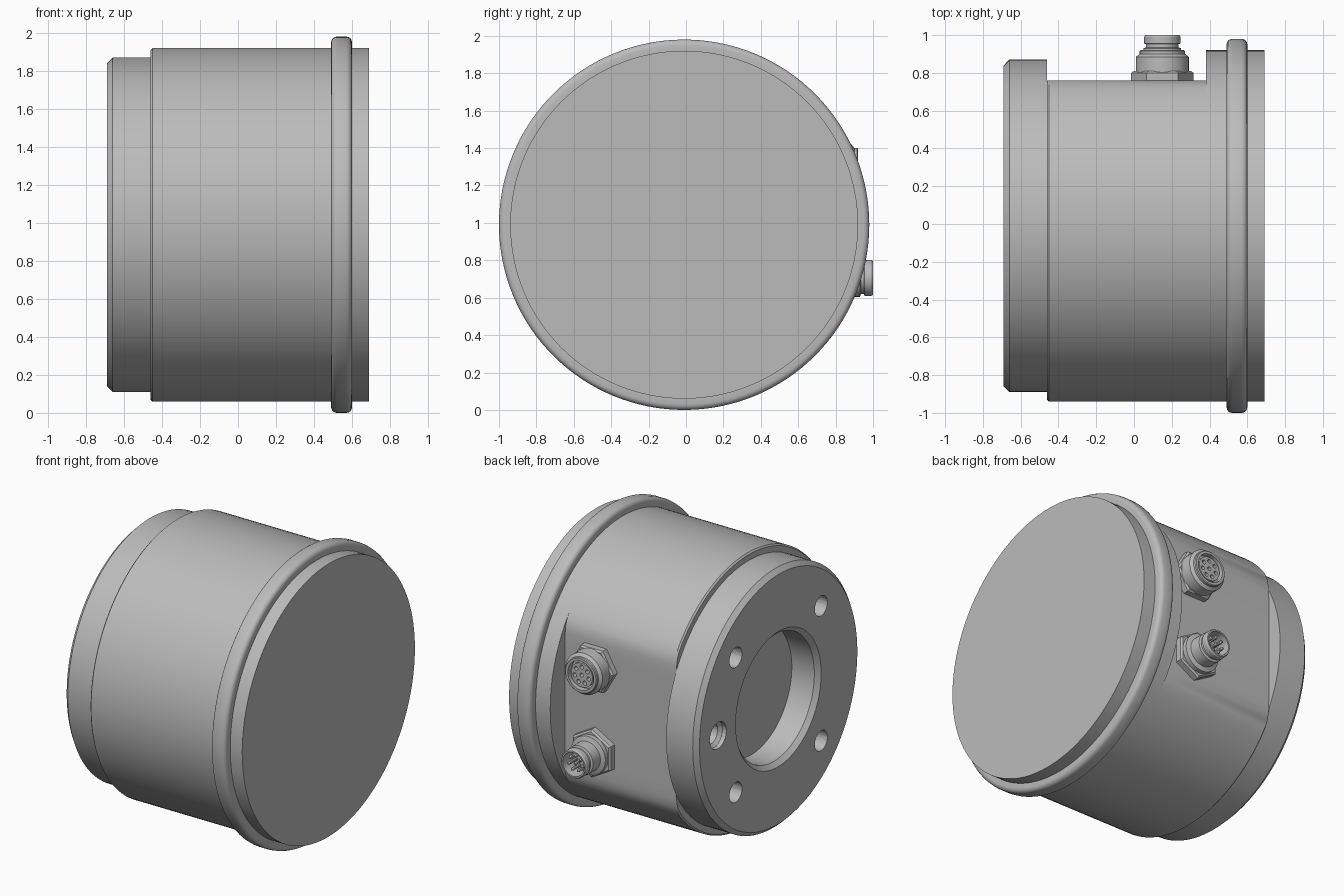
import bpy, bmesh
from math import sin, cos, pi, radians

if "Cube" in bpy.data.objects:
    bpy.data.objects.remove(bpy.data.objects["Cube"], do_unlink=True)

metal = bpy.data.materials.new("grey metal")
metal.use_nodes = True
GREY = (0.5, 0.5, 0.5, 1)
metal.diffuse_color = GREY
metal.node_tree.nodes["Principled BSDF"].inputs["Base Color"].default_value = GREY

CY, CZ = -0.01, 0.99      # housing axis
FLAT = 0.77               # distance of the connector flat from the axis


def add_lathe(bm, profile, centre, axis, segs, phase=0.0):
    """Spin (position, radius[, flattened]) points about the x or y axis."""
    rings = []
    for a, r, *flat in profile:
        ring = []
        for i in range(segs):
            t = 2 * pi * (i + phase) / segs
            rad = r
            if flat and cos(t) > 0.05:      # soft blend from circle to flat
                p = 60
                rad = (r ** -p + (FLAT / cos(t)) ** -p) ** (-1 / p)
            u, v = rad * cos(t), rad * sin(t)
            co = (a, u, v) if axis == "X" else (u, a, v)
            ring.append(bm.verts.new([c + o for c, o in zip(co, centre)]))
        rings.append(ring)
    faces = [bm.faces.new(rings[0]), bm.faces.new(rings[-1])]
    for r0, r1 in zip(rings, rings[1:]):
        for i in range(segs):
            j = (i + 1) % segs
            faces.append(bm.faces.new((r0[i], r0[j], r1[j], r1[i])))
    bmesh.ops.recalc_face_normals(bm, faces=faces)


def finish(name, bm):
    mesh = bpy.data.meshes.new(name)
    bm.to_mesh(mesh)
    bm.free()
    mesh.materials.append(metal)
    ob = bpy.data.objects.new(name, mesh)
    bpy.context.collection.objects.link(ob)
    return ob


def activate(ob):
    bpy.ops.object.select_all(action="DESELECT")
    ob.select_set(True)
    bpy.context.view_layer.objects.active = ob


def smooth(ob):
    activate(ob)
    bpy.ops.object.shade_smooth_by_angle(angle=radians(28))


def lathe(name, profile, centre, axis="Y", segs=40, phase=0.0):
    bm = bmesh.new()
    add_lathe(bm, profile, centre, axis, segs, phase)
    ob = finish(name, bm)
    smooth(ob)
    return ob


def cut(ob, cutter):
    cutter.hide_render = True
    mod = ob.modifiers.new("holes", "BOOLEAN")
    mod.operation, mod.solver, mod.object = "DIFFERENCE", "EXACT", cutter
    activate(ob)
    bpy.ops.object.modifier_apply(modifier=mod.name)
    bpy.data.objects.remove(cutter, do_unlink=True)
    smooth(ob)


# Housing: bore, mounting spigot, flattened drum, rounded rim, end disc
rim = [(0.545 + s * (0.055 - 0.03 * (1 - sin(t))), 0.96 + 0.03 * cos(t))
       for s, steps in ((-1, (4, 3, 2, 1, 0)), (1, (0, 1, 2, 3, 4)))
       for t in [k * pi / 8 for k in steps]]
profile = [(-0.49, 0.43), (-0.66, 0.43), (-0.69, 0.46),
           (-0.69, 0.85), (-0.66, 0.88), (-0.46, 0.88),
           (-0.46, 0.92, True), (-0.45, 0.93, True), (0.38, 0.93, True),
           (0.38, 0.93), (0.49, 0.93)] + rim + [(0.60, 0.93), (0.69, 0.93)]
housing = lathe("housing", profile, (0, CY, CZ), "X", 128)

# Mounting holes, the one on the connector side is countersunk
bm = bmesh.new()
for deg in (0, 45, 135, 225, 315):
    t = radians(deg)
    c = (0, CY + 0.65 * cos(t), CZ + 0.65 * sin(t))
    mouth = 0.09 if deg == 0 else 0.068
    add_lathe(bm, [(-0.75, mouth), (-0.66, mouth), (-0.64, 0.068), (-0.5, 0.068)],
              c, "X", 24)
cut(housing, finish("hole_cutter", bm))

CX = 0.15                 # connector column


def contact_spots(z, ring):
    spots = [(CX, z)]
    for i in range(7):
        t = 2 * pi * i / 7 + pi / 2
        spots.append((CX + ring * cos(t), z + ring * sin(t)))
    return spots


# Socket connector
Z1 = 1.28
lathe("socket_nut", [(0.74, 0.165), (0.80, 0.165), (0.81, 0.152)],
      (CX, 0, Z1), segs=6)
lathe("socket_shell", [(0.75, 0.14), (0.885, 0.14), (0.90, 0.12), (0.915, 0.12),
                       (0.92, 0.115), (0.92, 0.098), (0.88, 0.098), (0.88, 0.05)],
      (CX, 0, Z1))
insert = lathe("socket_insert", [(0.86, 0.082), (0.91, 0.082)], (CX, 0, Z1))
bm = bmesh.new()
for x, z in contact_spots(Z1, 0.054):
    add_lathe(bm, [(0.88, 0.014), (0.95, 0.014)], (x, 0, z), "Y", 12)
cut(insert, finish("contact_cutter", bm))

# Plug connector
Z2 = 0.705
lathe("plug_nut", [(0.74, 0.165), (0.80, 0.165), (0.81, 0.152)],
      (CX, 0, Z2), segs=6, phase=0.5)
lathe("plug_shell", [(0.75, 0.13), (0.84, 0.13), (0.85, 0.10), (0.93, 0.10),
                     (0.935, 0.086), (0.952, 0.086), (0.955, 0.096), (0.99, 0.096),
                     (1.0, 0.09), (1.0, 0.08), (0.90, 0.08), (0.90, 0.04)],
      (CX, 0, Z2))
bm = bmesh.new()
for x, z in contact_spots(Z2, 0.05):
    add_lathe(bm, [(0.89, 0.011), (0.975, 0.011), (0.985, 0.006)], (x, 0, z), "Y", 10)
smooth(finish("plug_pins", bm))
